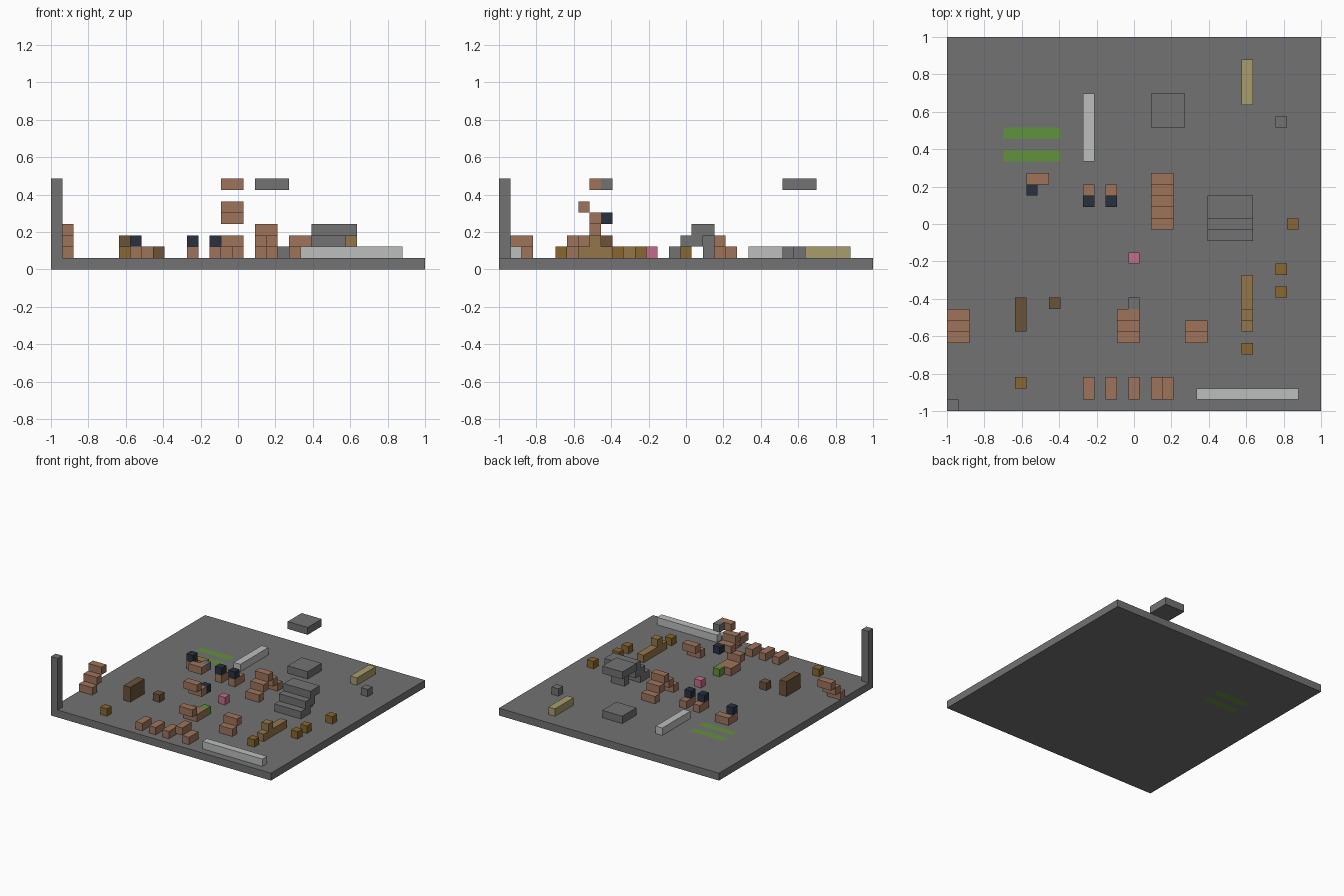
import bpy
import bmesh
from mathutils import Vector

N = 33                 # cells along each side of the base
U = 2 / N              # size of one cell

cube = bpy.data.objects.get("Cube")
if cube:
    bpy.data.objects.remove(cube, do_unlink=True)


def linear(v):
    v /= 255
    return v / 12.92 if v <= 0.04045 else ((v + 0.055) / 1.055) ** 2.4


def material(name, r, g, b):
    m = bpy.data.materials.new(name)
    m.use_nodes = True
    col = (linear(r), linear(g), linear(b), 1)
    m.diffuse_color = col
    m.node_tree.nodes["Principled BSDF"].inputs["Base Color"].default_value = col
    return m


stone = material("stone gray", 114, 114, 114)
brick = material("terracotta", 158, 116, 91)
navy = material("dark navy", 40, 48, 62)
gold = material("old gold", 138, 102, 46)
tan = material("tan", 148, 118, 74)
wood = material("dark wood", 108, 84, 57)
straw = material("straw", 170, 157, 108)
white = material("pale gray", 188, 191, 189)
green = material("grass green", 98, 146, 60)
pink = material("pink", 196, 108, 138)


def add_box(bm, i, j, k, w=1, d=1, h=1):
    """Box at cell i, j, k that is w, d, h cells large."""
    verts = bmesh.ops.create_cube(bm, size=1)["verts"]
    for v in verts:
        v.co = Vector((-1 + (i + (v.co.x + 0.5) * w) * U,
                       -1 + (j + (v.co.y + 0.5) * d) * U,
                       (k + (v.co.z + 0.5) * h) * U))


def finish(name, bm, *mats):
    mesh = bpy.data.meshes.new(name)
    bm.to_mesh(mesh)
    bm.free()
    for m in mats:
        mesh.materials.append(m)
    ob = bpy.data.objects.new(name, mesh)
    bpy.context.collection.objects.link(ob)
    return ob


def part(name, mat, *boxes):
    bm = bmesh.new()
    for b in boxes:
        add_box(bm, *b)
    return finish(name, bm, mat)


# Base slab with two grass strips cut into it
bm = bmesh.new()
add_box(bm, 0, 0, 0, N, N, 1)
cuts = [((1, 0, 0), c) for c in (5, 10)] + [((0, 1, 0), c) for c in (22, 23, 24, 25)]
for axis, c in cuts:
    geom = bm.verts[:] + bm.edges[:] + bm.faces[:]
    bmesh.ops.bisect_plane(bm, geom=geom, plane_no=axis,
                           plane_co=Vector(axis) * (-1 + c * U))
for f in bm.faces:
    p = (f.calc_center_median() + Vector((1, 1, 0))) / U
    in_strip = 5 < p.x < 10 and (22 < p.y < 23 or 24 < p.y < 25)
    f.material_index = int(in_strip and abs(f.normal.z) > 0.5)
finish("base", bm, stone, green)

# Stone parts
part("corner_post", stone, (0, 0, 1, 1, 1, 7))
part("floor_slab", stone, (18, 25, 1, 3, 3))
part("floating_slab", stone, (18, 25, 7, 3, 3))
part("stone_cube", stone, (29, 25, 1))
part("stone_stairs", stone, *[(23, 14 + s, s, 4, 2) for s in (1, 2, 3)])
part("stair_support", stone, (24, 18, 1, 2, 1, 2))

# Terracotta stairs
part("left_stairs", brick, *[(0, 5 + s, s, 2) for s in (1, 2, 3)])
part("arched_stairs", brick, *[(18, 18 + s, 3 - abs(s), 2) for s in range(-2, 3)])
part("short_stairs", brick, *[(21, 5 + s, s, 2) for s in (1, 2)])

# Front row of blocks, the last one stepped
for n, i in enumerate((12, 14, 16), 1):
    part(f"front_block_{n}", brick, (i, 1, 1, 1, 2))
part("front_step", brick, (18, 1, 2, 1, 2), (19, 1, 1, 1, 2))

# Stacked seats with a coloured cube behind each
part("lower_seat", brick, (15, 6, 2, 2), (15, 7, 1, 2, 2))
part("middle_seat", brick, (15, 7, 5, 2), (15, 8, 4, 2))
part("upper_seat", brick, (15, 8, 7, 2))
for name, mat, k in (("lower", green, 1), ("middle", navy, 4), ("upper", stone, 7)):
    part(name + "_seat_cube", mat, (16, 9, k))

# Benches topped by navy cubes
part("wide_bench", brick, (7, 20, 1, 2), (7, 19, 1))
part("wide_bench_cube", navy, (7, 19, 2))
for side, i in (("right", 12), ("left", 14)):
    part(side + "_bench", brick, (i, 18, 1, 1, 2))
    part(side + "_bench_cube", navy, (i, 18, 2))

# Walls and bars
part("front_bar", white, (22, 1, 1, 9))
part("back_bar", white, (12, 22, 1, 1, 6))
part("straw_bar", straw, (26, 27, 1, 1, 4))
part("tan_bar", tan, (26, 7, 1, 1, 5), (26, 8, 2))
part("wood_wall", wood, (6, 7, 1, 1, 3, 2))
part("wood_cube", wood, (9, 9, 1))

# Loose cubes
part("pink_cube", pink, (16, 13, 1))
for n, (i, j) in enumerate(((6, 2), (26, 5), (29, 10), (29, 12), (30, 16)), 1):
    part(f"gold_cube_{n}", gold, (i, j, 1))
